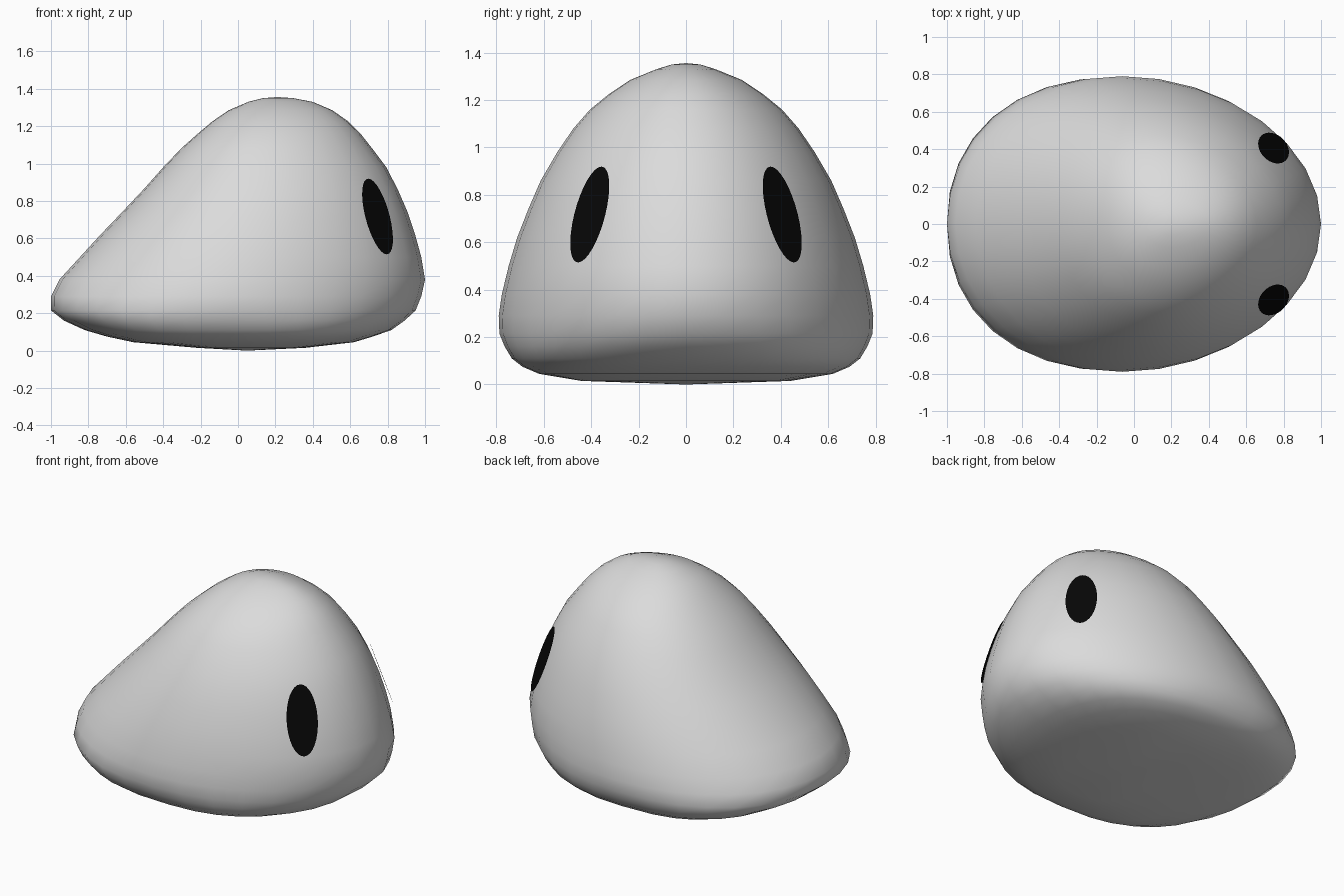
import bpy, bmesh, math
from mathutils import Vector

if "Cube" in bpy.data.objects:
    bpy.data.objects.remove(bpy.data.objects["Cube"])


def material(name, color):
    m = bpy.data.materials.new(name)
    m.diffuse_color = (*color, 1)
    m.use_nodes = True
    m.node_tree.nodes["Principled BSDF"].inputs["Base Color"].default_value = m.diffuse_color
    return m


def add_object(name, bm, mat):
    me = bpy.data.meshes.new(name)
    bm.to_mesh(me)
    bm.free()
    me.materials.append(mat)
    ob = bpy.data.objects.new(name, me)
    bpy.context.collection.objects.link(ob)
    return ob


def power(v, p):
    return math.copysign(abs(v) ** p, v)


grey = material("light_grey", (0.71, 0.71, 0.71))
black = material("black", (0.002, 0.002, 0.002))

# Body: stacked rounded sections (height, tail x, face x, half width)
SECTIONS = [
    (0.015, -0.22, 0.36, 0.44), (0.045, -0.56, 0.62, 0.62),
    (0.075, -0.70, 0.72, 0.69), (0.11, -0.82, 0.82, 0.735),
    (0.16, -0.93, 0.89, 0.765), (0.215, -1.0, 0.95, 0.787),
    (0.29, -1.0, 0.98, 0.79), (0.38, -0.955, 1.0, 0.777),
    (0.50, -0.845, 0.98, 0.748), (0.62, -0.735, 0.947, 0.712),
    (0.74, -0.62, 0.907, 0.665), (0.86, -0.507, 0.855, 0.613),
    (0.98, -0.40, 0.793, 0.543), (1.08, -0.305, 0.718, 0.475),
    (1.16, -0.215, 0.655, 0.405), (1.225, -0.138, 0.59, 0.325),
    (1.285, -0.05, 0.505, 0.235), (1.33, 0.055, 0.40, 0.125),
    (1.35, 0.135, 0.295, 0.06),
]
SEGMENTS = 32

bm = bmesh.new()
rings = []
for z, x0, x1, width in SECTIONS:
    centre, half = (x0 + x1) / 2, (x1 - x0) / 2
    skew = 0.03 + 0.08 * z  # widest point sits slightly behind the middle
    low = min(1, max(0, (0.33 - z) / 0.25)) ** 2  # squarer corners near the base
    ring = []
    for i in range(SEGMENTS):
        t = math.tau * i / SEGMENTS
        c, s = math.cos(t), math.sin(t)
        if abs(c) < 1e-6:
            c = 0
        p = 2 / (2 + low * (0.8 if c < 0 else 0.35))
        x = centre + half * (power(c, p) - skew * s * s)
        ring.append(bm.verts.new((x, width * power(s, p), z)))
    rings.append(ring)
bottom = bm.verts.new((0.05, 0, 0))
top = bm.verts.new((0.21, 0, 1.356))
for i in range(SEGMENTS):
    j = (i + 1) % SEGMENTS
    for a, b in zip(rings, rings[1:]):
        bm.faces.new((a[i], a[j], b[j], b[i]))
    bm.faces.new((bottom, rings[0][j], rings[0][i]))
    bm.faces.new((top, rings[-1][i], rings[-1][j]))
bmesh.ops.recalc_face_normals(bm, faces=bm.faces)
for f in bm.faces:
    f.smooth = True
add_object("body", bm, grey)

# Eyes: flat oval plates resting on the face, one on each side
for side, name in ((-1, "right_eye"), (1, "left_eye")):
    up = Vector((-0.1, -0.1 * side, 0.41)).normalized()
    across = Vector((-side, 1, 0)).normalized()
    normal = Vector((0.69, 0.69 * side, 0.337)).normalized()
    centre = Vector((0.738, 0.398 * side, 0.713)) + normal * 0.012
    bm = bmesh.new()
    oval = []
    for i in range(32):
        t = math.tau * i / 32
        oval.append(bm.verts.new(
            centre + across * 0.093 * math.cos(t) + up * 0.214 * math.sin(t)))
    face = bm.faces.new(oval)
    face.normal_update()
    if face.normal.dot(normal) < 0:
        face.normal_flip()
    add_object(name, bm, black)
